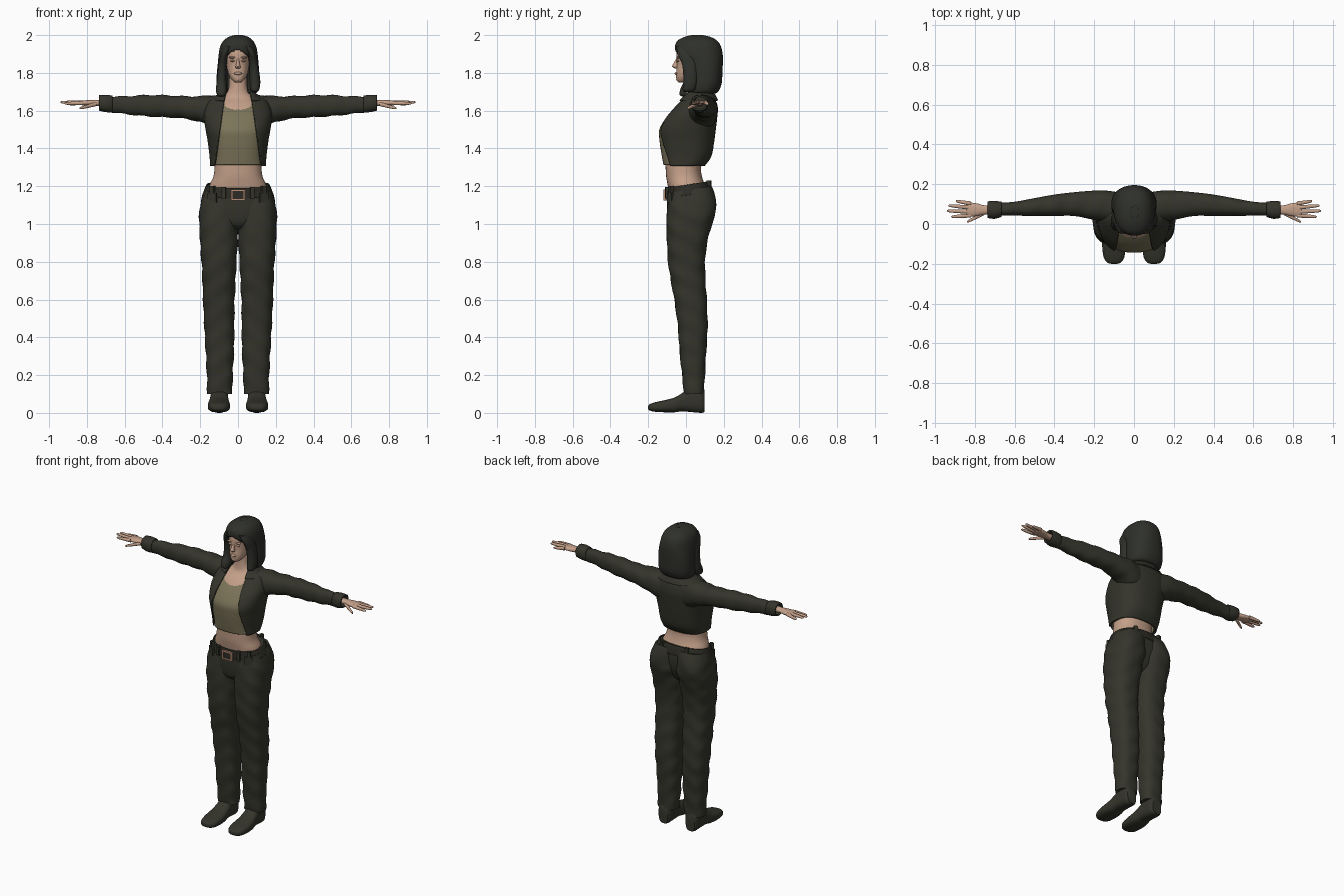
import bpy, bmesh, math
from mathutils import Vector


def material(name, r, g, b):
    m = bpy.data.materials.new(name)
    m.diffuse_color = (r, g, b, 1)
    return m


CLOTH = material("dark olive cloth", 0.035, 0.035, 0.025)
HAIR = material("near black hair", 0.028, 0.030, 0.024)
SKIN = material("skin", 0.55, 0.35, 0.25)
TOP = material("khaki top", 0.20, 0.175, 0.10)
LEATHER = material("belt leather", 0.025, 0.024, 0.018)
COPPER = material("copper buckle", 0.50, 0.27, 0.18)


def spline(rows, k):
    """Catmull-Rom interpolation of cross-section rows."""
    out = []
    for i in range(len(rows) - 1):
        p = [rows[max(i - 1, 0)], rows[i], rows[i + 1], rows[min(i + 2, len(rows) - 1)]]
        for s in range(k):
            t = s / k
            out.append([0.5 * (2 * b + (c - a) * t + (2 * a - 5 * b + 4 * c - d) * t * t
                               + (3 * b - a - 3 * c + d) * t ** 3) for a, b, c, d in zip(*p)])
    return out + [list(rows[-1])]


def finish(obj, mat, mirror=False, thick=0):
    obj.data.materials.append(mat)
    obj.data.shade_smooth()
    obj.data.set_sharp_from_angle(angle=math.radians(45))
    if thick:
        m = obj.modifiers.new("thickness", 'SOLIDIFY')
        m.thickness, m.offset = thick, -1
    if mirror:
        obj.modifiers.new("mirror", 'MIRROR')
    return obj


def loft(name, axis, rows, mat, n=32, power=2.3, k=4, mirror=False, thick=0,
         drop=None, planes=(), warp=None):
    """Skin superellipse sections; row = (position, a_min, a_max, b_min, b_max)."""
    bm = bmesh.new()
    rings = []
    for pos, a0, a1, b0, b1 in spline(rows, k):
        ring = []
        for i in range(n):
            t = 2 * math.pi * (i + 0.5) / n
            c, s = math.cos(t), math.sin(t)
            a = (a0 + a1) / 2 + (a1 - a0) / 2 * math.copysign(abs(c) ** (2 / power), c)
            b = (b0 + b1) / 2 + (b1 - b0) / 2 * math.copysign(abs(s) ** (2 / power), s)
            co = Vector({'x': (pos, a, b), 'y': (a, pos, b), 'z': (a, b, pos)}[axis])
            ring.append(bm.verts.new(warp(co) if warp else co))
        rings.append(ring)
    for r, q in zip(rings, rings[1:]):
        for i in range(n):
            bm.faces.new((r[i], r[(i + 1) % n], q[(i + 1) % n], q[i]))
    caps = [bm.faces.new(rings[0]), bm.faces.new(rings[-1])]
    bmesh.ops.recalc_face_normals(bm, faces=bm.faces)
    if thick:
        bmesh.ops.delete(bm, geom=caps, context='FACES_ONLY')
    for co, no in planes:
        bmesh.ops.bisect_plane(bm, geom=bm.verts[:] + bm.edges[:] + bm.faces[:],
                               plane_co=co, plane_no=no)
    if drop:
        bad = [f for f in bm.faces if drop(f.calc_center_median())]
        bmesh.ops.delete(bm, geom=bad, context='FACES')
    me = bpy.data.meshes.new(name)
    bm.to_mesh(me)
    bm.free()
    obj = bpy.data.objects.new(name, me)
    bpy.context.collection.objects.link(obj)
    return finish(obj, mat, mirror, thick)


def solid(name, kind, at, size, mat, mirror=False, turn=0):
    """Box or ball with its transform baked in."""
    bm = bmesh.new()
    if kind == 'box':
        bmesh.ops.create_cube(bm, size=1)
    else:
        bmesh.ops.create_uvsphere(bm, u_segments=20, v_segments=12, radius=0.5)
    bmesh.ops.scale(bm, vec=size, verts=bm.verts)
    c, s = math.cos(turn), math.sin(turn)
    for v in bm.verts:
        x, y, z = v.co
        v.co = Vector((c * x - s * y, s * x + c * y, z)) + Vector(at)
    me = bpy.data.meshes.new(name)
    bm.to_mesh(me)
    bm.free()
    obj = bpy.data.objects.new(name, me)
    bpy.context.collection.objects.link(obj)
    return finish(obj, mat, mirror)


def sym(z, w, y0, y1):
    return (z, -w, w, y0, y1)


# Body: waist, chest and neck
loft("torso_skin", 'z', [sym(*r) for r in [
    (1.14, .155, -.085, .10), (1.2, .152, -.096, .10), (1.25, .131, -.105, .085),
    (1.3, .124, -.108, .08), (1.38, .12, -.112, .10), (1.48, .138, -.118, .13),
    (1.57, .145, -.092, .14), (1.63, .13, -.05, .135), (1.67, .085, -.008, .12),
    (1.71, .052, .002, .105), (1.78, .046, .005, .10)]], SKIN, n=40)

# Head and face
loft("head", 'z', [sym(*r) for r in [
    (1.75, .014, -.038, 0), (1.757, .026, -.047, .02), (1.775, .04, -.052, .05),
    (1.80, .052, -.052, .09), (1.84, .061, -.049, .14), (1.88, .066, -.051, .16),
    (1.92, .066, -.046, .16), (1.955, .052, -.015, .13), (1.97, .02, .03, .09)]], SKIN, n=36)
loft("nose", 'z', [sym(*r) for r in [(1.822, .008, -.058, -.04), (1.83, .014, -.07, -.04),
     (1.838, .012, -.073, -.04), (1.868, .006, -.056, -.04), (1.88, .006, -.05, -.04)]], SKIN, n=16)
solid("lips", 'ball', (0, -.05, 1.797), (.042, .02, .016), SKIN)
solid("chin", 'ball', (0, -.036, 1.768), (.036, .032, .03), SKIN)
solid("eyelid", 'ball', (.027, -.042, 1.864), (.028, .018, .012), SKIN, True)
solid("brow", 'ball', (.028, -.041, 1.882), (.042, .022, .012), SKIN, True)


# Hair: bob with a face opening, plus front locks
def face_opening(c):
    if c.y > .06 or c.z > 1.92:
        return False
    w = .062 if c.z < 1.86 else .062 * math.sqrt(max(0, 1 - ((c.z - 1.86) / .06) ** 2))
    return abs(c.x + .004) < w


loft("hair", 'z', [
    (1.69, -.085, .08, .01, .15), (1.70, -.108, .103, .005, .17), (1.74, -.114, .113, .005, .188),
    (1.80, -.112, .112, .003, .193), (1.86, -.106, .108, -.012, .195), (1.90, -.102, .104, -.05, .194),
    (1.94, -.094, .096, -.058, .185), (1.97, -.077, .08, -.045, .165), (1.99, -.05, .055, -.01, .13),
    (2.0, -.018, .025, .03, .09)], HAIR, n=96, thick=.022, k=6, drop=face_opening)
loft("hair_crown", 'z', [(1.95, -.07, .075, -.03, .16), (1.985, -.05, .055, -.005, .13),
     (1.999, -.022, .03, .025, .095)], HAIR)
loft("lock_left", 'z', [
    (1.675, -.10, -.075, -.02, .01), (1.685, -.112, -.062, -.034, .03), (1.715, -.117, -.058, -.03, .05),
    (1.76, -.112, -.062, -.012, .06), (1.84, -.104, -.06, -.018, .06), (1.90, -.09, -.05, -.045, .06),
    (1.94, -.07, -.03, -.05, .04)], HAIR, n=24)
loft("lock_right", 'z', [
    (1.70, .075, .10, -.01, .03), (1.712, .066, .113, -.018, .05), (1.76, .062, .118, -.014, .06),
    (1.84, .06, .107, -.02, .06), (1.90, .05, .094, -.045, .06), (1.94, .02, .075, -.05, .04)], HAIR, n=24)

# Cropped khaki top with a scooped neck
loft("crop_top", 'z', [sym(*r) for r in [
    (1.313, .136, -.119, .093), (1.36, .138, -.128, .122), (1.44, .148, -.14, .138),
    (1.5, .158, -.141, .146), (1.56, .162, -.108, .152), (1.60, .155, -.075, .152),
    (1.65, .14, -.025, .142), (1.68, .10, .0, .13)]], TOP, n=96, k=8, power=2.5, thick=.006,
    drop=lambda c: c.z > (1.61 + 5 * c.x ** 2 if c.y < .04 else 1.655))

# Open jacket: body, collar, sleeves and cuffs
slope = 0.15
cuts = [((s * .125, 0, 1.31), (s, 0, slope)) for s in (1, -1)]


def jacket_gap(c):
    return c.y < .035 and abs(c.x) < .125 - slope * (c.z - 1.31)


loft("jacket", 'z', [sym(*r) for r in [
    (1.308, .148, -.124, .10), (1.36, .151, -.136, .135), (1.44, .161, -.149, .150),
    (1.50, .172, -.150, .158), (1.56, .180, -.117, .165), (1.60, .178, -.083, .167),
    (1.65, .158, -.033, .158), (1.68, .11, -.005, .142), (1.70, .07, .01, .13)]], CLOTH,
    n=64, power=2.5, thick=.008, planes=cuts, drop=jacket_gap)
loft("collar", 'z', [sym(*r) for r in [(1.655, .142, -.045, .17), (1.685, .105, -.02, .155),
     (1.712, .07, .0, .135)]], CLOTH, n=64, thick=.008, planes=cuts, drop=jacket_gap)


def wrinkle(c):
    c.z += .003 * math.sin(c.x * 60 + c.y * 30)
    return c


loft("sleeve", 'x', [
    (.08, .01, .16, 1.50, 1.68), (.14, .012, .168, 1.515, 1.682), (.2, .02, .168, 1.54, 1.676),
    (.3, .04, .16, 1.56, 1.677), (.4, .04, .148, 1.565, 1.682), (.5, .04, .13, 1.572, 1.682),
    (.6, .042, .112, 1.583, 1.676), (.70, .042, .105, 1.595, 1.674)], CLOTH, mirror=True, warp=wrinkle)
loft("cuff", 'x', [(.665, .036, .112, 1.59, 1.68), (.70, .026, .116, 1.592, 1.684),
     (.735, .03, .114, 1.60, 1.682)], CLOTH, mirror=True, thick=.01)

# Hands
loft("palm", 'x', [(.69, .046, .096, 1.622, 1.658), (.75, .048, .094, 1.625, 1.657),
     (.79, .04, .104, 1.626, 1.656), (.83, .036, .108, 1.629, 1.653),
     (.845, .042, .102, 1.633, 1.649)], SKIN, n=24, mirror=True)
fingers = [(.82, .103, 1.642, .895, .115, 1.634), (.83, .083, 1.643, .932, .093, 1.645),
           (.83, .062, 1.642, .94, .066, 1.645), (.82, .043, 1.64, .918, .036, 1.638),
           (.75, .056, 1.635, .84, .010, 1.612)]
for i, (x0, y0, z0, x1, y1, z1) in enumerate(fingers):
    rows = []
    for t, r in ((0, .011), (.5, .0095), (.85, .0075), (.97, .005), (1, .002)):
        x, y, z = x0 + (x1 - x0) * t, y0 + (y1 - y0) * t, z0 + (z1 - z0) * t
        rows.append((x, y - r, y + r, z - r, z + r))
    loft("thumb" if i == 4 else "finger_%d" % (i + 1), 'x', rows, SKIN, n=12, k=2, mirror=True)


# Trousers: legs, seat and a tilted waistband
def tilt(c):
    if c.z > 1.1:
        c.z += .16 * c.y * min(1, (c.z - 1.1) / .07)
    return c


def folds(c):
    c.x += .0025 * math.sin(c.z * 55 + c.y * 25)
    c.y += .002 * math.sin(c.z * 48 + c.x * 40)
    return tilt(c)


loft("trouser_leg", 'z', [
    (.10, .03, .163, -.01, .096), (.2, .028, .165, -.021, .10), (.33, .021, .171, -.034, .107),
    (.45, .02, .178, -.042, .114), (.6, .018, .185, -.062, .11), (.7, .013, .188, -.08, .103),
    (.8, .008, .193, -.095, .101), (.9, .002, .2, -.10, .112), (1.0, -.003, .205, -.104, .138),
    (1.06, -.006, .205, -.10, .157), (1.12, -.008, .196, -.096, .157), (1.18, -.01, .175, -.09, .135)],
    CLOTH, n=40, k=6, power=2.5, mirror=True, warp=folds)
loft("seat", 'z', [sym(*r) for r in [
    (.97, .05, -.05, .07), (1.0, .12, -.088, .10), (1.06, .185, -.1, .128), (1.12, .192, -.102, .138),
    (1.17, .178, -.102, .135), (1.2, .166, -.1, .125)]], CLOTH, n=48, warp=tilt)
loft("waistband", 'z', [sym(*r) for r in [(1.152, .188, -.107, .142), (1.18, .178, -.106, .135),
     (1.207, .167, -.104, .125)]], LEATHER, n=48, thick=.008, warp=tilt)
for x, y, z, a in ((.075, -.1, 1.165, .1), (.135, -.078, 1.17, .55), (.09, .122, 1.2, -.3)):
    solid("belt_loop", 'box', (x, y, z), (.022, .02, .062), CLOTH, True, a)
solid("pocket_tab", 'box', (.135, -.083, 1.14), (.05, .014, .05), CLOTH, True, .5)

# Belt buckle frame with its prong
for s in (-1, 1):
    solid("buckle_side", 'box', (s * .033, -.112, 1.153), (.009, .012, .058), COPPER)
    solid("buckle_rail", 'box', (0, -.112, 1.153 + s * .025), (.066, .012, .009), COPPER)
solid("buckle_plate", 'box', (0, -.106, 1.153), (.06, .012, .046), LEATHER)

# Shoes
loft("shoe", 'y', [
    (-.2, .085, .115, .02, .036), (-.193, .066, .136, .013, .046), (-.165, .048, .153, .006, .056),
    (-.11, .042, .16, .003, .068), (-.06, .045, .157, .003, .082), (-.02, .05, .15, .008, .105),
    (.03, .052, .146, .004, .135), (.08, .055, .143, 0, .135), (.098, .066, .132, .004, .115)],
    CLOTH, power=2.8, mirror=True)
